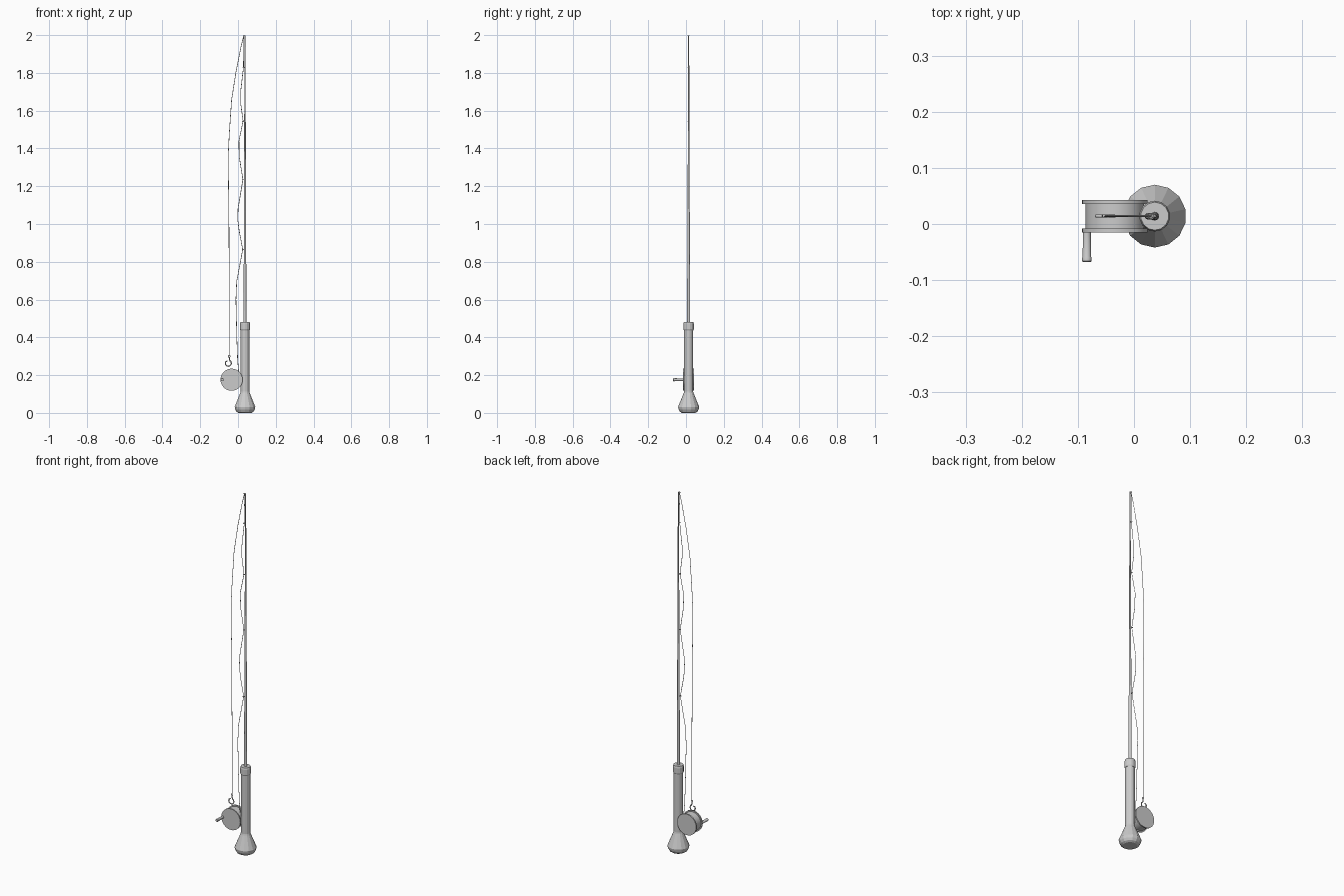
import bpy, bmesh, math
from mathutils import Matrix

if "Cube" in bpy.data.objects:
    bpy.data.objects.remove(bpy.data.objects["Cube"])

ROD_X, ROD_Y = 0.037, 0.014      # rod axis
REEL_X, REEL_Z = -0.034, 0.176   # reel axis


def lathe(name, profile, sides, matrix, smooth=False):
    """Closed solid of revolution from (radius, height) pairs."""
    bm = bmesh.new()
    rings = []
    for r, h in profile:
        rings.append([bm.verts.new((r * math.sin(2 * math.pi * i / sides),
                                    r * math.cos(2 * math.pi * i / sides), h))
                      for i in range(sides)])
    for a, b in zip(rings, rings[1:]):
        for i in range(sides):
            j = (i + 1) % sides
            bm.faces.new((a[i], a[j], b[j], b[i])).smooth = smooth
    bm.faces.new(rings[0])
    bm.faces.new(rings[-1])
    bm.transform(matrix)
    bmesh.ops.recalc_face_normals(bm, faces=bm.faces)
    for e in bm.edges:      # keep rims crisp
        e.smooth = e.calc_face_angle(0) < math.radians(35)
    me = bpy.data.meshes.new(name)
    bm.to_mesh(me)
    bm.free()
    ob = bpy.data.objects.new(name, me)
    bpy.context.collection.objects.link(ob)
    return ob


def wire(name, points, radius, resolution=0):
    """Thin tube through (x, z) points in the plane of the rod."""
    cu = bpy.data.curves.new(name, 'CURVE')
    cu.dimensions = '3D'
    cu.bevel_depth = radius
    cu.bevel_resolution = resolution
    cu.use_fill_caps = True
    sp = cu.splines.new('POLY')
    sp.points.add(len(points) - 1)
    for p, (x, z) in zip(sp.points, points):
        p.co = (x, ROD_Y, z, 1)
    ob = bpy.data.objects.new(name, cu)
    bpy.context.collection.objects.link(ob)
    return ob


upright = Matrix.Translation((ROD_X, ROD_Y, 0))

# Handle: flared butt, grip and collar
lathe("butt", [(0.036, 0.0), (0.046, 0.006), (0.053, 0.018), (0.056, 0.032),
               (0.026, 0.105), (0.024, 0.113)], 14, upright)
lathe("grip", [(0.024, 0.11), (0.024, 0.25), (0.024, 0.445)], 14, upright)
lathe("collar", [(0.025, 0.437), (0.0275, 0.443), (0.0275, 0.472), (0.025, 0.482)],
      14, upright)

# Rod blank tapering in steps
lathe("rod", [(0.008, 0.475), (0.0072, 0.78), (0.0065, 0.79), (0.006, 1.06),
              (0.0055, 1.07), (0.004, 1.55), (0.0032, 1.84), (0.0025, 1.998)],
      12, upright)

# Line guides and tip ring
for i, (z, gap) in enumerate([(0.865, 0.012), (1.235, 0.011), (1.545, 0.010),
                              (1.83, 0.008), (1.997, 0.006)]):
    bpy.ops.mesh.primitive_torus_add(major_segments=10, minor_segments=5,
                                     major_radius=0.0045, minor_radius=0.0015,
                                     location=(ROD_X - gap, ROD_Y, z))
    bpy.context.object.name = f"line_guide_{i + 1}"
    wire(f"guide_foot_{i + 1}", [(ROD_X - gap + 0.004, z), (ROD_X, z - 0.008)], 0.0013)

# Reel: spool drum between two flanges, heights run along -y
reel = Matrix.Translation((REEL_X, 0, REEL_Z)) @ Matrix.Rotation(math.pi / 2, 4, 'X')
lathe("reel_spool", [(0.052, -0.038), (0.052, 0.009)], 32, reel, True)
lathe("reel_back_flange", [(0.0585, -0.043), (0.0585, -0.036)], 32, reel, True)
lathe("reel_front_flange", [(0.0585, 0.008), (0.0585, 0.015)], 32, reel, True)

# Reel crank knob
crank = Matrix.Translation((-0.084, 0, REEL_Z)) @ Matrix.Rotation(math.pi / 2, 4, 'X')
lathe("reel_knob", [(0.007, 0.012), (0.0075, 0.058), (0.0085, 0.06), (0.0085, 0.066),
                    (0.007, 0.068)], 16, crank, True)

# Fishing line through the guides, then hanging from the tip
wire("line_along_rod",
     [(0.005, 0.2), (-0.002, 0.28), (-0.006, 0.39), (-0.011, 0.6), (-0.007, 0.695),
      (0.025, 0.865), (0.006, 0.965), (-0.001, 1.02), (0.000, 1.08), (0.026, 1.235),
      (0.006, 1.36), (0.005, 1.44), (0.027, 1.545), (0.014, 1.64), (0.014, 1.7),
      (0.029, 1.83), (0.031, 1.998)], 0.0016)
wire("line_hanging",
     [(0.031, 1.998), (0.016, 1.94), (-0.010, 1.81), (-0.034, 1.656), (-0.046, 1.48),
      (-0.052, 1.36), (-0.048, 1.0), (-0.046, 0.6), (-0.046, 0.305)], 0.0016)

# Hook: eye, shank, bend and point
bpy.ops.mesh.primitive_torus_add(major_segments=10, minor_segments=5, major_radius=0.005,
                                 minor_radius=0.0018, location=(-0.046, ROD_Y, 0.300),
                                 rotation=(math.pi / 2, 0, 0))
bpy.context.object.name = "hook_eye"
bend = [(-0.051 + 0.016 * math.cos(math.radians(a)), 0.263 + 0.016 * math.sin(math.radians(a)))
        for a in range(60, -211, -30)]
wire("hook", [(-0.046, 0.295), (-0.046, 0.283)] + bend + [(-0.056, 0.275)], 0.003, 1)
